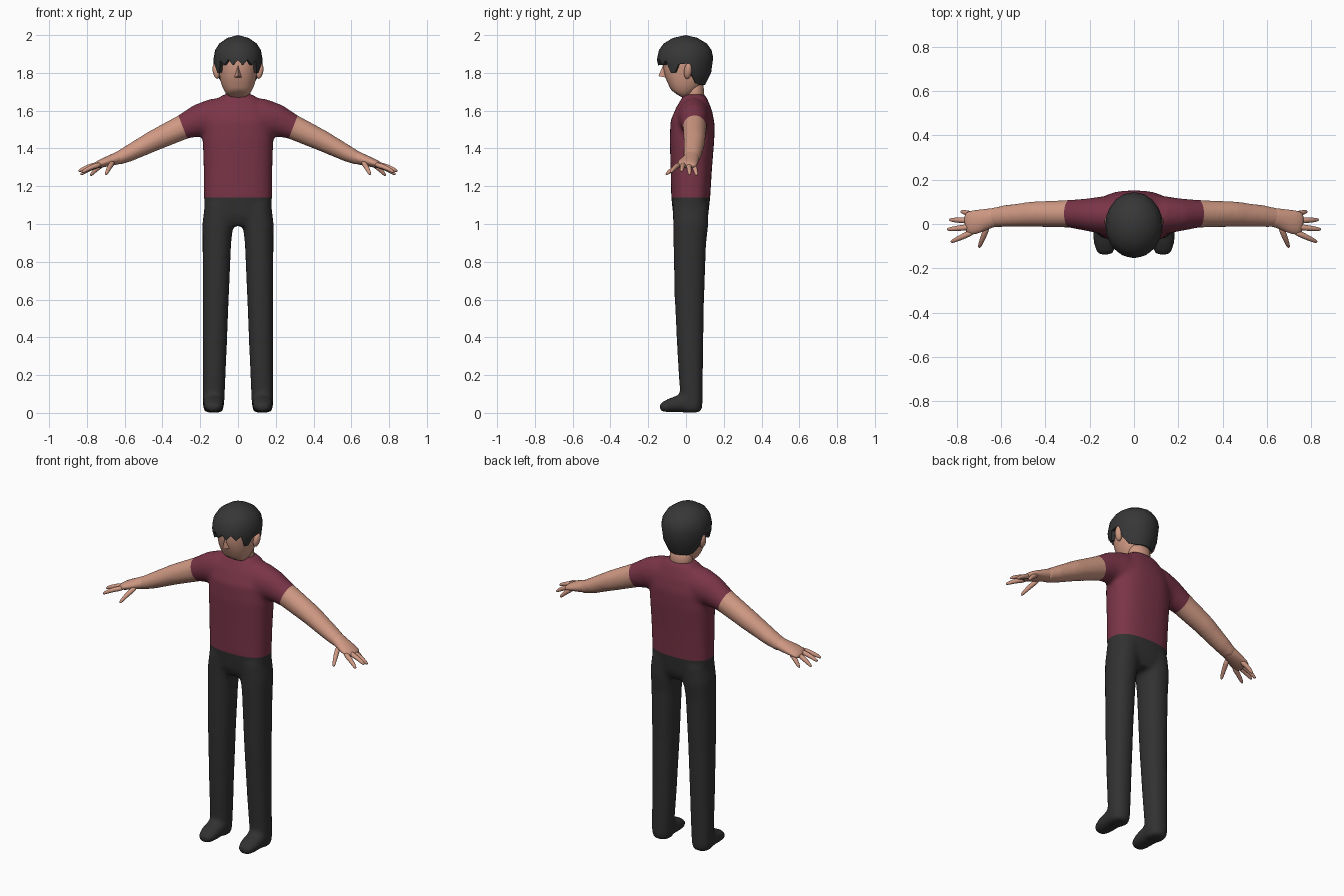
import bpy, bmesh, math
from mathutils import Vector

cube = bpy.data.objects.get("Cube")
if cube:
    bpy.data.objects.remove(cube)

X, Y = Vector((1, 0, 0)), Vector((0, 1, 0))


def material(name, color):
    m = bpy.data.materials.new(name)
    m.use_nodes = True
    m.diffuse_color = (*color, 1)
    bsdf = m.node_tree.nodes["Principled BSDF"]
    bsdf.inputs["Base Color"].default_value = (*color, 1)
    bsdf.inputs["Roughness"].default_value = 0.8
    return m


skin = material("skin", (0.63, 0.32, 0.23))
shirt_red = material("shirt wine red", (0.195, 0.035, 0.065))
trouser_black = material("trouser charcoal", (0.031, 0.031, 0.031))
hair_black = material("hair charcoal", (0.038, 0.038, 0.038))


def loft(bm, stations, axis, sides=20, power=2.0):
    """Skin a tube through (centre, half size along axis, other half size)."""
    centres = [Vector(s[0]) for s in stations]
    rings = []
    for i, (_, ru, rw) in enumerate(stations):
        t = (centres[min(i + 1, len(centres) - 1)] - centres[max(i - 1, 0)]).normalized()
        w = t.cross(axis).normalized()
        u = w.cross(t)
        ring = []
        for k in range(sides):
            a = math.tau * k / sides
            c, s = math.cos(a), math.sin(a)
            c = math.copysign(abs(c) ** (2 / power), c)
            s = math.copysign(abs(s) ** (2 / power), s)
            ring.append(bm.verts.new(centres[i] + u * c * ru + w * s * rw))
        rings.append(ring)
    for a, b in zip(rings, rings[1:]):
        for k in range(sides):
            n = (k + 1) % sides
            bm.faces.new((a[k], a[n], b[n], b[k]))
    bm.faces.new(rings[0])
    bm.faces.new(rings[-1])


def make(name, bm, mat, smooth=True):
    bmesh.ops.recalc_face_normals(bm, faces=bm.faces[:])
    mesh = bpy.data.meshes.new(name)
    bm.to_mesh(mesh)
    bm.free()
    mesh.materials.clear()
    mesh.materials.append(mat)
    if smooth:
        mesh.shade_smooth()
    ob = bpy.data.objects.new(name, mesh)
    bpy.context.collection.objects.link(ob)
    return ob


def subdivide(ob, levels=1):
    ob.modifiers.new("Subdivision", "SUBSURF").levels = levels
    ob.modifiers["Subdivision"].render_levels = levels


# Body volumes: torso and pelvis, then limbs on both sides
body = bmesh.new()
torso = [(0.99, .14, .025, .07), (1.04, .178, .025, .092), (1.14, .18, .025, .103),
         (1.3, .182, .028, .11), (1.45, .187, .032, .118), (1.54, .18, .035, .117),
         (1.61, .155, .043, .095), (1.66, .115, .045, .07), (1.687, .075, .045, .055)]
loft(body, [((0, y, z), rx, ry) for z, rx, y, ry in torso], X, 32, 2.5)

leg = [(1.1, .095, .08, .025, .095), (1.0, .107, .082, .025, .094), (.9, .112, .076, .02, .087),
       (.6, .118, .069, .018, .078), (.3, .124, .063, .023, .068), (.12, .128, .059, .028, .061),
       (.04, .13, .057, .03, .058), (.002, .13, .048, .03, .05)]
foot = [(.06, .04, .052, .037), (-.02, .052, .056, .049), (-.08, .041, .054, .038),
        (-.12, .031, .044, .028), (-.14, .028, .028, .018)]
arm = [(.05, .04, 1.555, .09, .113), (.14, .04, 1.557, .086, .107), (.21, .042, 1.548, .074, .086),
       (.29, .046, 1.514, .063, .067), (.45, .045, 1.439, .058, .056),
       (.58, .036, 1.372, .05, .044), (.65, .028, 1.34, .044, .034)]
for side in (1, -1):
    loft(body, [((side * x, y, z), rx, ry) for z, x, rx, y, ry in leg], X, 24, 2.2)
    loft(body, [((side * .13, y, z), rx, rz) for y, z, rx, rz in foot], X, 20, 2.3)
    loft(body, [((side * x, y, z), ry, rz) for x, y, z, ry, rz in arm], Y, 24)

# Fuse the volumes into one soft skin
base = make("body_base", body, skin)
remesh = base.modifiers.new("Fuse", "REMESH")
remesh.mode = "VOXEL"
remesh.voxel_size = 0.012
soften = base.modifiers.new("Soften", "SMOOTH")
soften.factor, soften.iterations = 0.5, 9
fused = bpy.data.meshes.new_from_object(base.evaluated_get(bpy.context.evaluated_depsgraph_get()))
bpy.data.objects.remove(base)
body = bmesh.new()
body.from_mesh(fused)
bpy.data.meshes.remove(fused)

# Cut clean hems at the waist and at both sleeves
WAIST = 1.14
hem, hem_dir = Vector((.292, 0, 1.513)), Vector((.93, 0, -.36)).normalized()


def cut(faces, co, normal):
    geom = set(faces)
    for f in faces:
        geom.update(f.edges)
        geom.update(f.verts)
    bmesh.ops.bisect_plane(body, geom=list(geom), plane_co=co, plane_no=normal)


cut(body.faces[:], (0, 0, WAIST), (0, 0, 1))
for side in (1, -1):
    flip = Vector((side, 1, 1))
    cut([f for f in body.faces if f.calc_center_median().x * side > .23], hem * flip, hem_dir * flip)


def region(face):
    c = face.calc_center_median()
    if c.z < WAIST:
        return "trousers"
    c.x = abs(c.x)
    return "arms" if c.x > .23 and (c - hem).dot(hem_dir) > 0 else "shirt"


for name, mat in (("trousers", trouser_black), ("shirt", shirt_red), ("arms", skin)):
    part = body.copy()
    bmesh.ops.delete(part, geom=[f for f in part.faces if region(f) != name], context="FACES")
    make(name, part, mat)
body.free()

# Hands: palm, four fingers and thumb, mirrored
hand = bmesh.new()
palm = [(.58, .036, 1.372, .044, .038), (.65, .028, 1.343, .043, .033), (.7, .012, 1.329, .054, .026),
        (.74, .004, 1.315, .056, .021), (.765, .002, 1.305, .046, .013)]
loft(hand, [((x, y, z), ry, rz) for x, y, z, ry, rz in palm], Y, 16)
digits = [((.66, -.005, 1.33), (.70, -.108, 1.26)), ((.72, -.032, 1.318), (.828, -.082, 1.272)),
          ((.73, -.012, 1.318), (.845, -.025, 1.278)), ((.73, .015, 1.316), (.835, .019, 1.26)),
          ((.71, .038, 1.32), (.782, .057, 1.255))]
for root, tip in digits:
    root, tip = Vector(root), Vector(tip)
    steps = [(0, .017), (.5, .014), (.85, .011), (1, .006)]
    loft(hand, [(root.lerp(tip, t) + Vector((0, 0, .03 * t * (1 - t))), r, r) for t, r in steps], Y, 8)
hands = make("hands", hand, skin)
hands.modifiers.new("Mirror", "MIRROR")
subdivide(hands)

# Neck
neck = bmesh.new()
loft(neck, [((0, .045, 1.63), .07, .054), ((0, .045, 1.7), .065, .051), ((0, .035, 1.78), .065, .05)], X, 24)
make("neck", neck, skin)

# Head
head = bmesh.new()
skull = [(1.683, -.045, .045, .04), (1.7, -.034, .07, .064), (1.74, -.014, .092, .1),
         (1.8, -.004, .103, .119), (1.86, 0, .109, .124), (1.92, 0, .1, .11), (1.96, 0, .07, .08)]
loft(head, [((0, y, z), rx, ry) for z, y, rx, ry in skull], X, 16, 2.2)
subdivide(make("head", head, skin), 2)

# Nose: a small wedge
nose = bmesh.new()
corners = [(0, -.115, 1.855), (-.021, -.105, 1.775), (.021, -.105, 1.775), (0, -.146, 1.783)]
bmesh.ops.convex_hull(nose, input=[nose.verts.new(c) for c in corners])
make("nose", nose, skin, smooth=False)

# Ears
ears = bmesh.new()
bmesh.ops.create_uvsphere(ears, u_segments=12, v_segments=8, radius=1)
for v in ears.verts:
    x, y, z = v.co
    v.co = (.116 + x * .018 + z * .006, .01 + y * .021 + z * .004, 1.81 + z * .042)
make("ears", ears, skin).modifiers.new("Mirror", "MIRROR")

# Hair: a cap whose lower edge zigzags over the brow and drops at the nape
PROFILE = [(1.73, .68), (1.78, .87), (1.83, .97), (1.87, 1), (1.92, .93), (1.96, .74), (1.988, .4), (2, 0)]
FRINGE = [(0, 1.868), (12, 1.84), (23, 1.872), (35, 1.84), (46, 1.865), (56, 1.8), (66, 1.8),
          (76, 1.845), (96, 1.85), (106, 1.785), (120, 1.745), (140, 1.735), (160, 1.735), (180, 1.735)]


def hair_scale(z):
    for (z0, s0), (z1, s1) in zip(PROFILE, PROFILE[1:]):
        if z <= z1:
            return s0 + (s1 - s0) * (z - z0) / (z1 - z0)
    return 0


edge = FRINGE + [(360 - a, z) for a, z in FRINGE[-2:0:-1]]
hair = bmesh.new()
crown = hair.verts.new((0, 0, 2))
columns = []
for angle, low in edge:
    a = math.radians(angle)
    heights = [low + (1.87 - low) * t for t in (0, .5)] + [1.88, 1.92, 1.955, 1.985]
    points = [(low + .004, hair_scale(low) * .78)] + [(z, hair_scale(z)) for z in heights]
    columns.append([hair.verts.new((math.sin(a) * .131 * s, -.004 - math.cos(a) * .15 * s, z))
                    for z, s in points])
for a, b in zip(columns, columns[1:] + columns[:1]):
    for k in range(len(a) - 1):
        hair.faces.new((a[k], b[k], b[k + 1], a[k + 1]))
    hair.faces.new((a[-1], b[-1], crown))
hair_ob = make("hair", hair, hair_black)
bpy.ops.object.select_all(action="DESELECT")
hair_ob.select_set(True)
bpy.context.view_layer.objects.active = hair_ob
bpy.ops.object.shade_smooth_by_angle(angle=math.radians(45))
